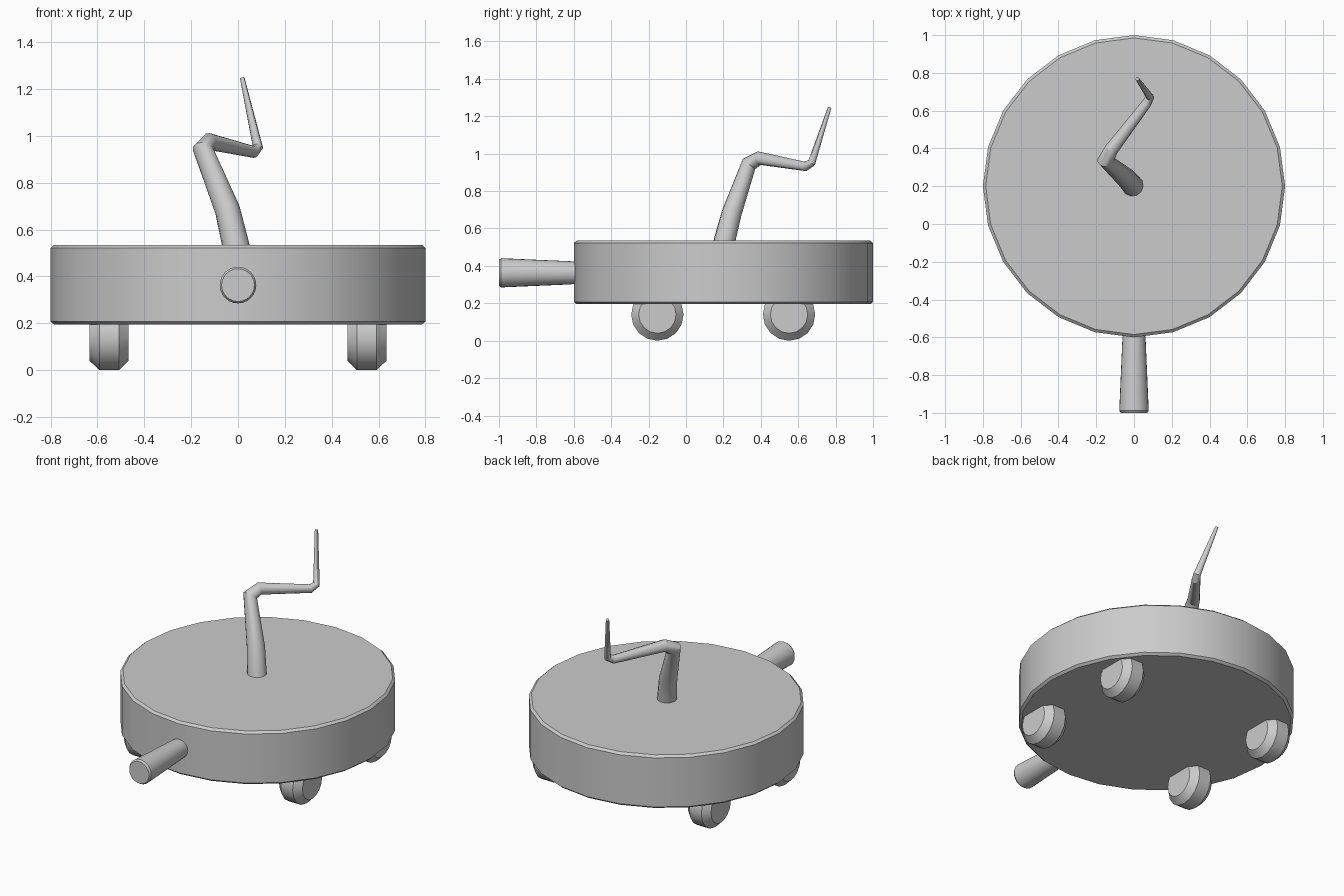
import bpy, bmesh, math
from mathutils import Matrix

if "Cube" in bpy.data.objects:
    bpy.data.objects.remove(bpy.data.objects["Cube"])


def smooth(obj):
    bpy.ops.object.select_all(action='DESELECT')
    obj.select_set(True)
    bpy.context.view_layer.objects.active = obj
    bpy.ops.object.shade_smooth_by_angle(angle=math.radians(32))


def lathe(name, profile, sides, location, rotation=None):
    """Closed solid of revolution: profile holds (radius, height) from bottom to top."""
    bm = bmesh.new()
    rings = [[bm.verts.new((r * math.cos(2 * math.pi * i / sides),
                            r * math.sin(2 * math.pi * i / sides), h))
              for i in range(sides)] for r, h in profile]
    for a, b in zip(rings, rings[1:]):
        for i in range(sides):
            j = (i + 1) % sides
            bm.faces.new((a[i], a[j], b[j], b[i]))
    bm.faces.new(rings[0][::-1])
    bm.faces.new(rings[-1])
    if rotation:
        bm.transform(rotation)
    mesh = bpy.data.meshes.new(name)
    bm.to_mesh(mesh)
    bm.free()
    obj = bpy.data.objects.new(name, mesh)
    obj.location = location
    bpy.context.collection.objects.link(obj)
    smooth(obj)
    return obj


# Round body with a small bevel on both rims
lathe("body", [(0.785, 0.195), (0.80, 0.208), (0.80, 0.522), (0.785, 0.535)],
      24, (0, 0.2, 0))

# Flared handle pointing forward
lathe("front_handle", [(0.055, -0.05), (0.062, 0.02), (0.078, 0.388), (0.07, 0.4)],
      24, (0, -0.6, 0.363), Matrix.Rotation(math.radians(90), 4, 'X'))

# Four chamfered wheels
wheel = [(0.10, -0.083), (0.14, -0.042), (0.14, 0.042), (0.10, 0.083)]
for side, sx in (("left", -1), ("right", 1)):
    for end, y in (("front", -0.153), ("back", 0.551)):
        lathe(f"{end}_{side}_wheel", wheel, 16, (0.55 * sx, y, 0.14),
              Matrix.Rotation(math.radians(90), 4, 'Y'))

# Crooked tapering arm: x, y, z, radius
path = [(0.005, 0.195, 0.45, 0.060), (-0.01, 0.206, 0.535, 0.058),
        (-0.045, 0.245, 0.685, 0.054), (-0.15, 0.337, 0.945, 0.044),
        (-0.122, 0.392, 0.976, 0.037), (0.066, 0.638, 0.932, 0.026),
        (0.085, 0.672, 0.952, 0.022), (0.018, 0.768, 1.247, 0.010)]
curve = bpy.data.curves.new("arm", 'CURVE')
curve.dimensions = '3D'
curve.bevel_depth = 1.0
curve.bevel_resolution = 4
curve.use_fill_caps = True
spline = curve.splines.new('POLY')
spline.points.add(len(path) - 1)
for point, (x, y, z, r) in zip(spline.points, path):
    point.co = (x, y, z, 1)
    point.radius = r
arm = bpy.data.objects.new("arm", curve)
bpy.context.collection.objects.link(arm)
bpy.ops.object.select_all(action='DESELECT')
arm.select_set(True)
bpy.context.view_layer.objects.active = arm
bpy.ops.object.convert(target='MESH')
smooth(bpy.context.view_layer.objects.active)
